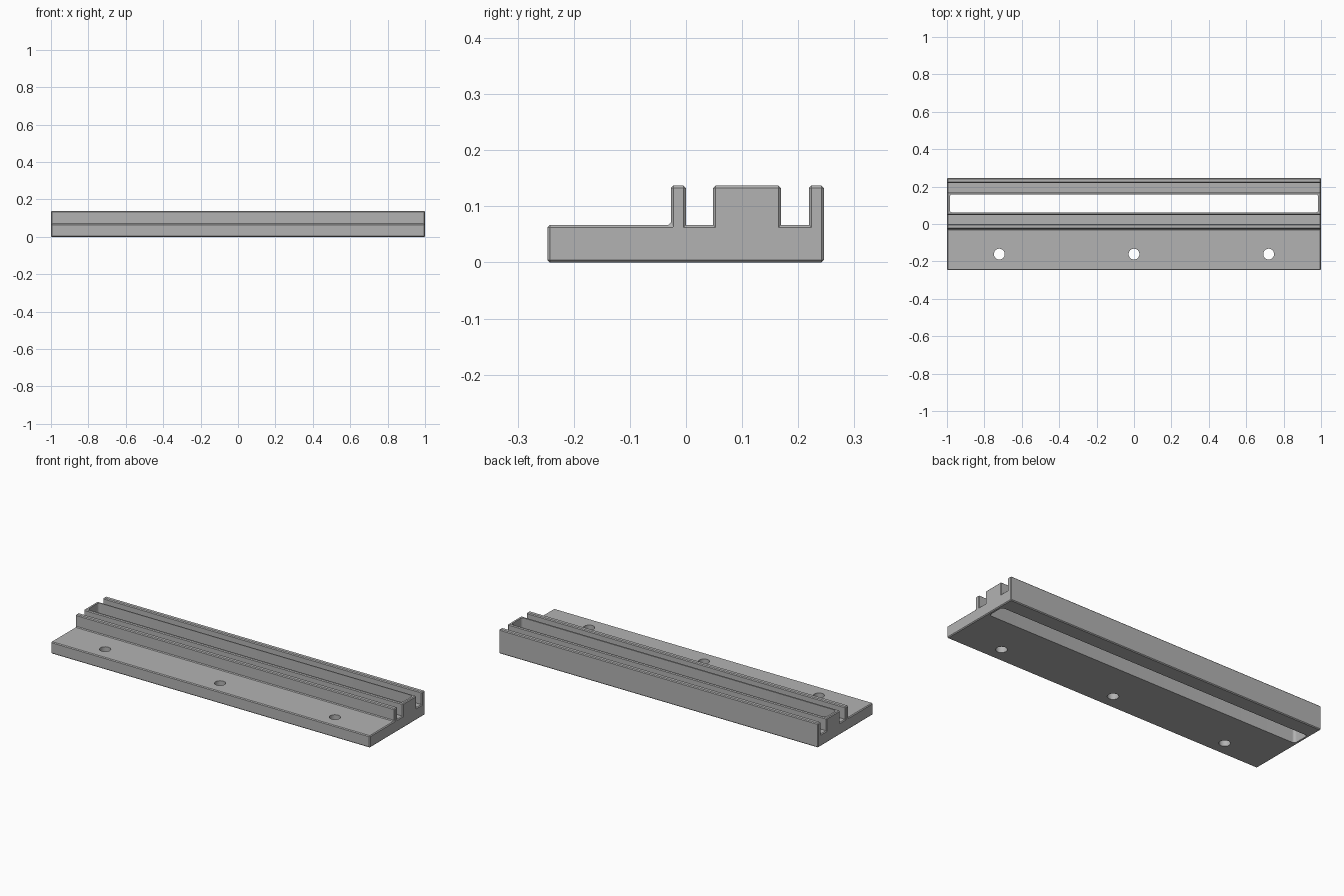
import bpy, bmesh, math
from mathutils import Vector

if "Cube" in bpy.data.objects:
    bpy.data.objects.remove(bpy.data.objects["Cube"], do_unlink=True)

BASE, TOP = 0.067, 0.137
CHAMFER = 0.0045

grey = bpy.data.materials.new("Plain grey")
grey.use_nodes = True
colour = (0.45, 0.45, 0.45, 1)
grey.diffuse_color = colour
grey.node_tree.nodes["Principled BSDF"].inputs["Base Color"].default_value = colour


def prism(name, points, depth):
    """Extrude a closed outline along a vector."""
    bm = bmesh.new()
    face = bm.faces.new([bm.verts.new(p) for p in points])
    new = bmesh.ops.extrude_face_region(bm, geom=[face])["geom"]
    bmesh.ops.translate(bm, vec=depth, verts=[v for v in new if isinstance(v, bmesh.types.BMVert)])
    bmesh.ops.recalc_face_normals(bm, faces=bm.faces)
    mesh = bpy.data.meshes.new(name)
    bm.to_mesh(mesh)
    bm.free()
    mesh.materials.append(grey)
    obj = bpy.data.objects.new(name, mesh)
    bpy.context.collection.objects.link(obj)
    return obj


def outline(cx, cy, hx, hy, radius, steps):
    """Rounded rectangle below the floor; zero half sizes give a circle."""
    pts = []
    for q, (sx, sy) in enumerate([(1, 1), (-1, 1), (-1, -1), (1, -1)]):
        last = steps if hx == 0 else steps + 1
        for i in range(last):
            a = (q + i / steps) * math.pi / 2
            pts.append((cx + sx * hx + radius * math.cos(a),
                        cy + sy * hy + radius * math.sin(a), -0.1))
    return pts


# Rail cross-section: mounting flange, thin lip, groove, wide block, groove, back wall
profile = [(-0.247, 0), (0.246, 0), (0.246, TOP), (0.219, TOP), (0.219, BASE),
           (0.169, BASE), (0.169, TOP), (0.048, TOP), (0.048, BASE),
           (0, BASE), (0, TOP), (-0.027, TOP), (-0.027, BASE), (-0.247, BASE)]
rail = prism("grooved_rail", [(-1, y, z) for y, z in profile], Vector((2, 0, 0)))

# Chamfer the end outlines, the outer long edges and the foot of the front lip
bm = bmesh.new()
bm.from_mesh(rail.data)
edges = []
for e in bm.edges:
    mid = (e.verts[0].co + e.verts[1].co) / 2
    if abs(mid.x) > 0.9 or e.is_convex or abs(mid.y + 0.027) < 0.001:
        edges.append(e)
bmesh.ops.bevel(bm, geom=edges, offset=CHAMFER, offset_type='OFFSET',
                segments=1, profile=0.5, affect='EDGES')
bmesh.ops.recalc_face_normals(bm, faces=bm.faces)
bm.to_mesh(rail.data)
bm.free()

# Long slot through the block and three screw holes through the flange
up = Vector((0, 0, 0.4))
cutters = [prism("slot_cutter", outline(0, 0.11, 0.97, 0.034, 0.015, 6), up)]
for x in (-0.72, 0, 0.72):
    cutters.append(prism("hole_cutter", outline(x, -0.161, 0, 0, 0.029, 8), up))

for cutter in cutters:
    cutter.hide_render = True
    cut = rail.modifiers.new("Cut", 'BOOLEAN')
    cut.operation = 'DIFFERENCE'
    cut.solver = 'EXACT'
    cut.object = cutter

# Bake the cuts and drop the cutters
bpy.context.view_layer.update()
final = bpy.data.meshes.new_from_object(rail.evaluated_get(bpy.context.evaluated_depsgraph_get()))
rail.modifiers.clear()
rail.data = final
for cutter in cutters:
    bpy.data.objects.remove(cutter, do_unlink=True)

bpy.ops.object.select_all(action='DESELECT')
rail.select_set(True)
bpy.context.view_layer.objects.active = rail
bpy.ops.object.shade_smooth_by_angle(angle=math.radians(25))
